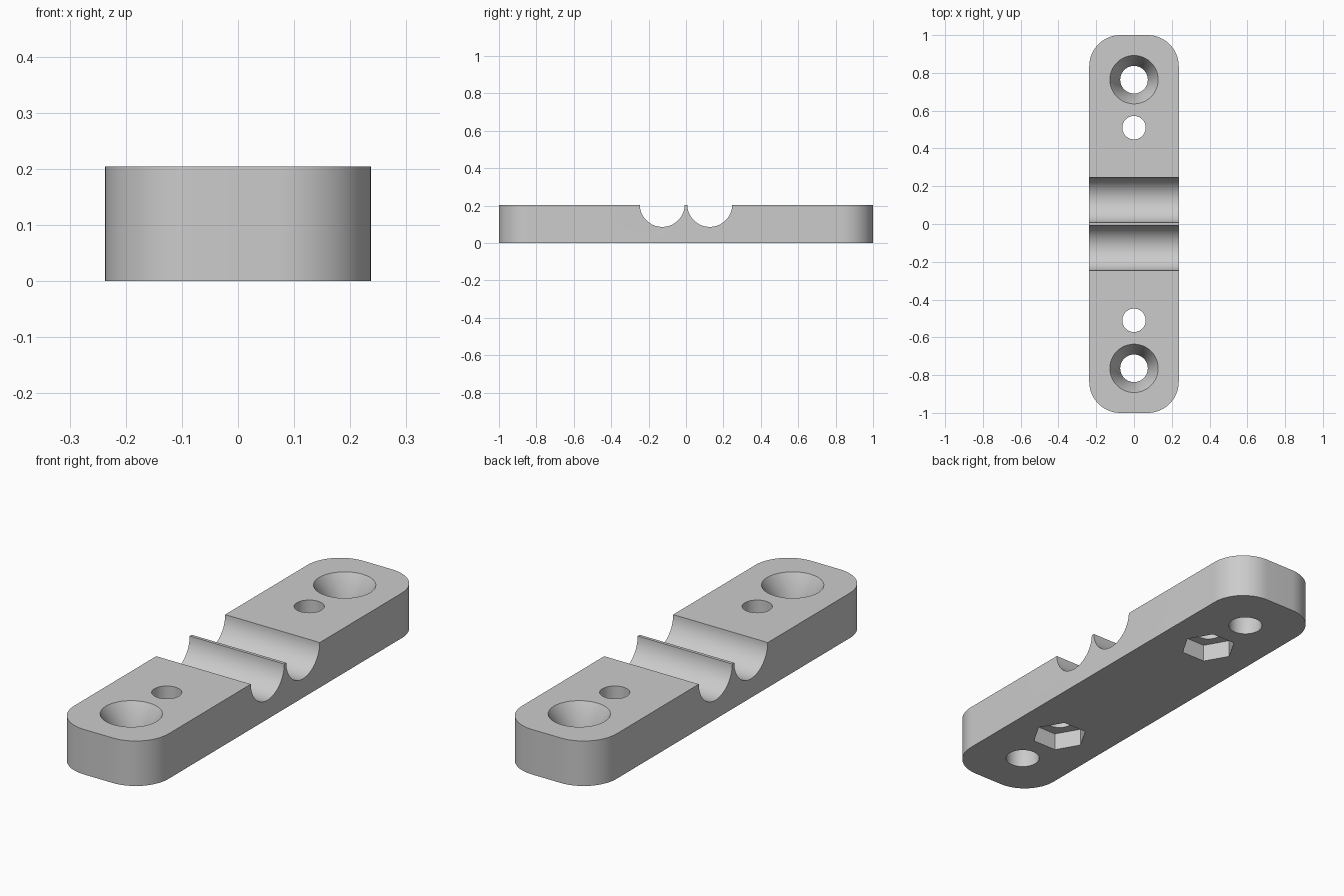
import bpy, bmesh, math
from mathutils import Matrix, Vector

cube = bpy.data.objects.get("Cube")
if cube:
    bpy.data.objects.remove(cube, do_unlink=True)

HALF_W, HALF_L, HEIGHT, CORNER = 0.237, 1.0, 0.204, 0.165

grey = bpy.data.materials.new("plain grey")
grey.use_nodes = True
grey.diffuse_color = (0.6, 0.6, 0.6, 1)
grey.node_tree.nodes["Principled BSDF"].inputs["Base Color"].default_value = (0.6, 0.6, 0.6, 1)


def make_object(name, bm):
    bmesh.ops.recalc_face_normals(bm, faces=bm.faces)
    mesh = bpy.data.meshes.new(name)
    bm.to_mesh(mesh)
    bm.free()
    mesh.materials.append(grey)
    obj = bpy.data.objects.new(name, mesh)
    bpy.context.collection.objects.link(obj)
    return obj


def cutter(name, sides, r_low, r_high, depth, matrix):
    bm = bmesh.new()
    bmesh.ops.create_cone(bm, cap_ends=True, segments=sides, radius1=r_low,
                          radius2=r_high, depth=depth, matrix=matrix)
    return make_object(name, bm)


def upright(name, sides, r_low, r_high, y, z0, z1):
    spin = Matrix.Rotation(math.pi / 2, 4, "Z")  # hexagon corners on the x axis
    return cutter(name, sides, r_low, r_high, z1 - z0,
                  Matrix.Translation((0, y, (z0 + z1) / 2)) @ spin)


# Bar with rounded ends
bm = bmesh.new()
outline = []
for quarter, (sx, sy) in enumerate([(1, 1), (-1, 1), (-1, -1), (1, -1)]):
    for i in range(17):
        a = (quarter + i / 16) * math.pi / 2
        outline.append(bm.verts.new((sx * (HALF_W - CORNER) + CORNER * math.cos(a),
                                     sy * (HALF_L - CORNER) + CORNER * math.sin(a), 0)))
base = bm.faces.new(outline)
top = bmesh.ops.extrude_face_region(bm, geom=[base])["geom"]
bmesh.ops.translate(bm, vec=Vector((0, 0, HEIGHT)),
                    verts=[v for v in top if isinstance(v, bmesh.types.BMVert)])
bar = make_object("clamp_bar", bm)

# Cutters, repeated on both halves
cutters = []
for side in (-1, 1):
    # Cable groove across the bar
    cutters.append(cutter("groove_cutter", 64, 0.12, 0.12, 1,
                          Matrix.Translation((0, side * 0.127, 0.206))
                          @ Matrix.Rotation(math.pi / 2, 4, "Y")))
    # Screw hole with a deep countersink
    y = side * 0.764
    cutters.append(upright("screw_hole_cutter", 48, 0.073, 0.073, y, -0.1, 0.3))
    slope = (0.128 - 0.073) / 0.102
    cutters.append(upright("countersink_cutter", 48, 0.073, 0.128 + slope * 0.05,
                           y, HEIGHT - 0.102, HEIGHT + 0.05))
    # Bolt hole with a hexagonal nut pocket underneath
    y = side * 0.51
    cutters.append(upright("bolt_hole_cutter", 40, 0.062, 0.062, y, -0.1, 0.3))
    cutters.append(upright("nut_pocket_cutter", 6, 0.12, 0.12, y, -0.1, 0.08))

for c in cutters:
    c.hide_render = True
    mod = bar.modifiers.new(c.name, "BOOLEAN")
    mod.operation = "DIFFERENCE"
    mod.solver = "EXACT"
    mod.object = c

# Bake the cuts and drop the cutters
bpy.context.view_layer.update()
baked = bpy.data.meshes.new_from_object(bar.evaluated_get(bpy.context.evaluated_depsgraph_get()))
bar.modifiers.clear()
bar.data = baked
for c in cutters:
    bpy.data.objects.remove(c, do_unlink=True)

bpy.ops.object.select_all(action="DESELECT")
bar.select_set(True)
bpy.context.view_layer.objects.active = bar
bpy.ops.object.shade_smooth_by_angle(angle=math.radians(30))
